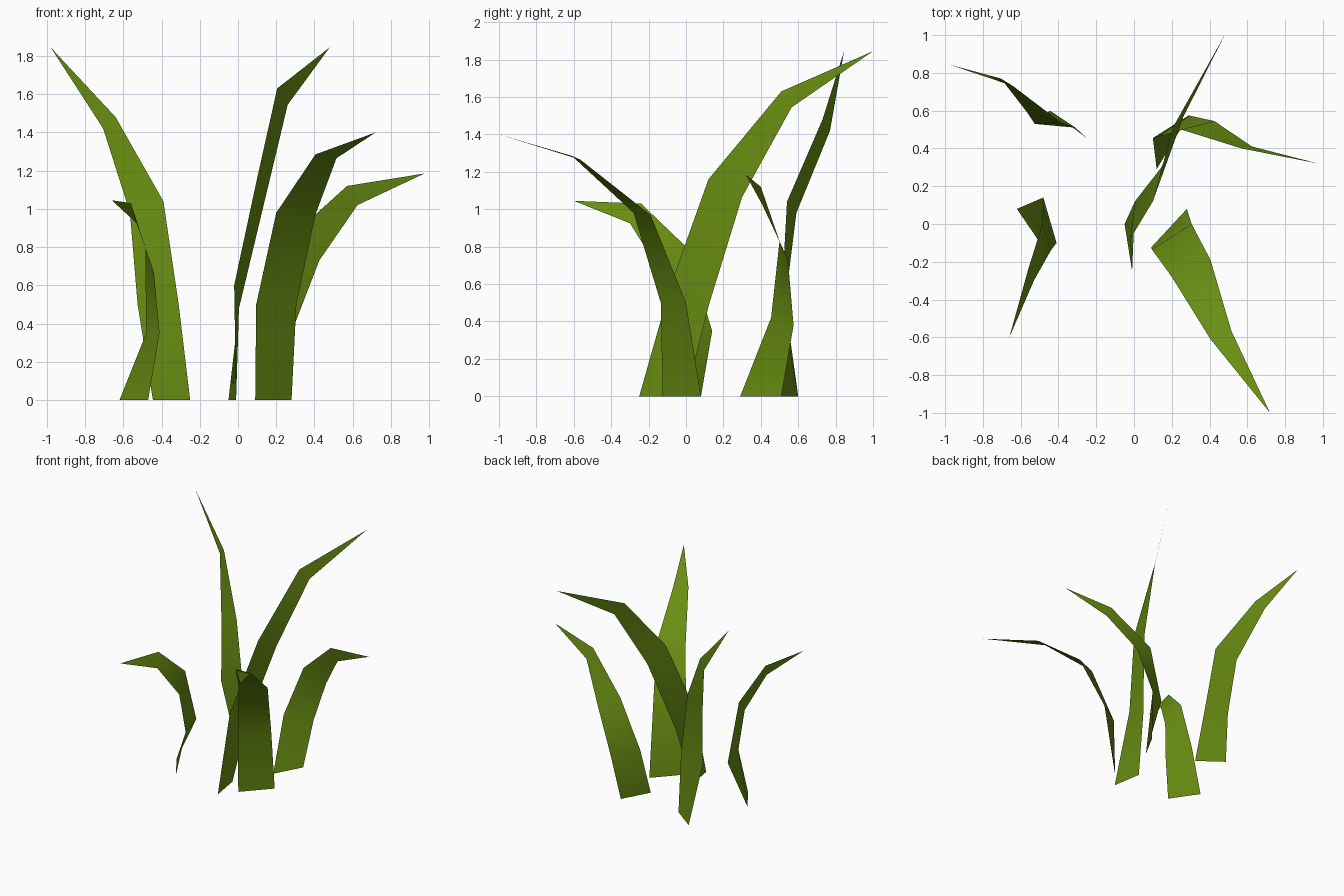
import bpy
import bmesh

# Remove the default cube
default_cube = bpy.data.objects.get("Cube")
if default_cube:
    bpy.data.objects.remove(default_cube, do_unlink=True)


def make_material(name, colour):
    material = bpy.data.materials.new(name)
    material.use_nodes = True
    material.diffuse_color = colour
    shader = material.node_tree.nodes["Principled BSDF"]
    shader.inputs["Base Color"].default_value = colour
    shader.inputs["Roughness"].default_value = 0.9
    return material


leaf_green = make_material("leaf_green", (0.14, 0.27, 0.006, 1))


def add_blade(name, left_rim, right_rim, tip):
    """Skin a flat leaf between two rims that meet at a pointed tip."""
    bm = bmesh.new()
    left = [bm.verts.new(point) for point in left_rim]
    right = [bm.verts.new(point) for point in right_rim]
    for i in range(len(left) - 1):
        bm.faces.new((left[i], right[i], right[i + 1], left[i + 1]))
    bm.faces.new((left[-1], right[-1], bm.verts.new(tip)))

    # The leaf's upper side is its outside
    bm.normal_update()
    if sum(face.normal.z * face.calc_area() for face in bm.faces) < 0:
        bmesh.ops.reverse_faces(bm, faces=bm.faces[:])
    for face in bm.faces:
        face.smooth = True

    mesh = bpy.data.meshes.new(name)
    bm.to_mesh(mesh)
    bm.free()
    mesh.materials.append(leaf_green)
    blade = bpy.data.objects.new(name, mesh)
    bpy.context.collection.objects.link(blade)
    return blade


# Tall blade leaning back and to the right
add_blade(
    "back_right_blade",
    left_rim=[(-.445, .6, 0), (-.525, .53, .5), (-.565, .59, .98), (-.705, .77, 1.42)],
    right_rim=[(-.25, .455, 0), (-.31, .51, .5), (-.39, .54, 1.04), (-.64, .73, 1.48)],
    tip=(-.98, .845, 1.845),
)

# Tall blade in the middle, leaning back
add_blade(
    "middle_blade",
    left_rim=[(-.01, -.25, 0), (-.02, -.08, .6), (.1, .12, 1.16), (.205, .51, 1.63)],
    right_rim=[(-.05, 0, 0), (.005, .12, .48), (.145, .3, 1.065), (.26, .565, 1.545)],
    tip=(.48, 1, 1.845),
)

# Broad blade arching forward
add_blade(
    "front_left_blade",
    left_rim=[(.09, -.125, 0), (.095, -.135, .5), (.2, -.28, .98), (.405, -.61, 1.285)],
    right_rim=[(.28, .08, 0), (.305, 0, .5), (.405, -.19, .97), (.515, -.565, 1.265)],
    tip=(.72, -1, 1.4),
)

# Short blade drooping forward on the right
add_blade(
    "front_right_blade",
    left_rim=[(-.62, .08, 0), (-.48, .14, .35), (-.485, 0, .8), (-.56, -.24, 1.03)],
    right_rim=[(-.47, -.14, 0), (-.41, -.1, .35), (-.44, -.14, .67), (-.53, -.3, .925)],
    tip=(-.66, -.6, 1.045),
)

# Short blade drooping out to the left
add_blade(
    "back_left_blade",
    left_rim=[(.12, .29, 0), (.1, .455, .42), (.25, .5, .83), (.57, .4, 1.12)],
    right_rim=[(.24, .51, 0), (.29, .575, .38), (.425, .545, .73), (.625, .41, 1.02)],
    tip=(.975, .32, 1.185),
)
